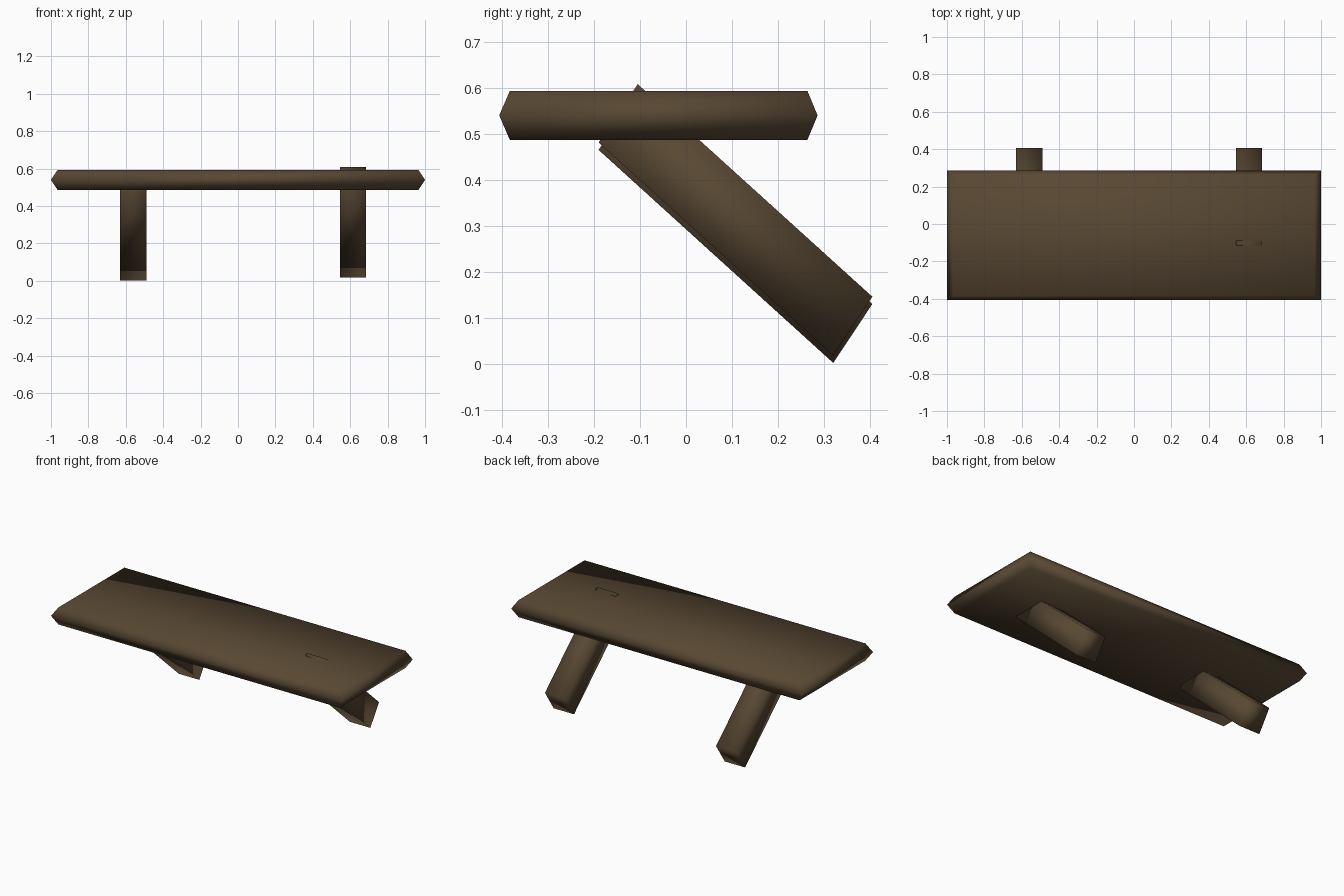
import bpy

if "Cube" in bpy.data.objects:
    bpy.data.objects.remove(bpy.data.objects["Cube"])

wood = bpy.data.materials.new("dark brown wood")
wood.diffuse_color = (0.098, 0.064, 0.033, 1)
wood.use_nodes = True
wood.node_tree.nodes["Principled BSDF"].inputs["Base Color"].default_value = wood.diffuse_color


def loft(name, rings):
    """Skin equal-length rings of points and cap both ends, smooth shaded."""
    n = len(rings[0])
    verts = [p for ring in rings for p in ring]
    faces = [tuple(reversed(range(n))), tuple(range(len(verts) - n, len(verts)))]
    for r in range(len(rings) - 1):
        for i in range(n):
            j = (i + 1) % n
            faces.append((r * n + i, r * n + j, (r + 1) * n + j, (r + 1) * n + i))
    mesh = bpy.data.meshes.new(name)
    mesh.from_pydata(verts, [], faces)
    mesh.materials.append(wood)
    mesh.shade_smooth()
    obj = bpy.data.objects.new(name, mesh)
    bpy.context.collection.objects.link(obj)
    return obj


def rect(hx, y0, y1, z):
    return [(-hx, y0, z), (hx, y0, z), (hx, y1, z), (-hx, y1, z)]


# Plank seat with a pointed rim
loft("seat", [rect(0.965, -0.383, 0.264, 0.487),
              rect(1.0, -0.406, 0.286, 0.54),
              rect(0.965, -0.383, 0.264, 0.593)])

# Slanted legs: sheared bars running back and down from the seat
profile = [(0.32, 0.002), (0.405, 0.13), (-0.105, 0.592), (-0.19, 0.465)]
for name, x, lift in (("left_leg", -0.56, 0.0), ("right_leg", 0.615, 0.016)):
    loft(name, [[(x + dx, y, z + lift) for y, z in profile] for dx in (-0.07, 0.07)])
